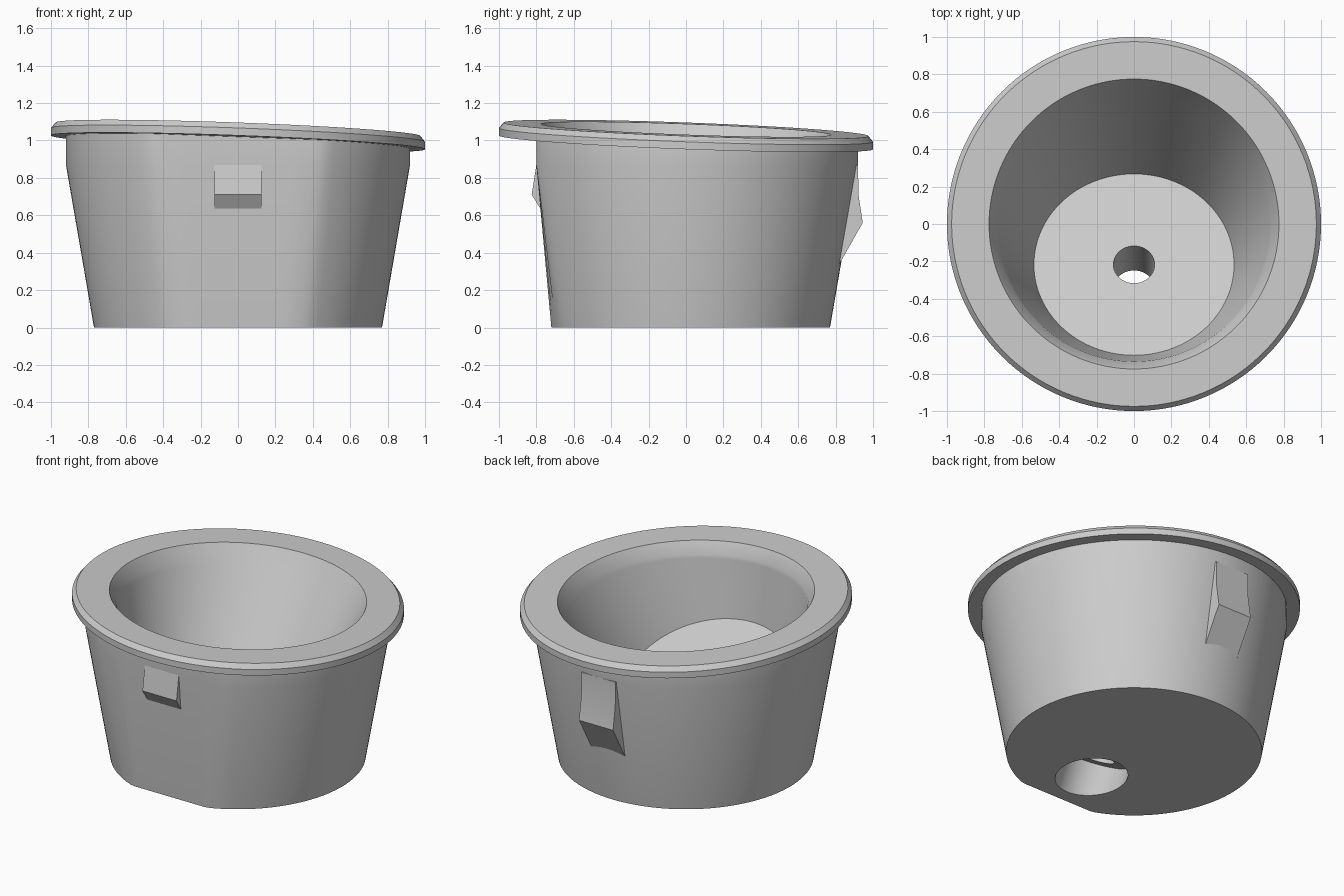
import bpy, bmesh, math
from mathutils import Vector

cube = bpy.data.objects.get("Cube")
if cube:
    bpy.data.objects.remove(cube, do_unlink=True)

SEGS = 128
SLOPE = -0.037                    # rim falls towards +x and +y
TILT = math.radians(25)           # lean of the basin floor and drain
AXIS = Vector((0, math.sin(TILT), math.cos(TILT)))
FLOOR = Vector((0, -0.217, 0.39))
ANGLES = [2 * math.pi * i / SEGS for i in range(SEGS)]

grey = bpy.data.materials.new("grey plastic")
grey.use_nodes = True
grey.diffuse_color = (0.6, 0.6, 0.6, 1)
grey.node_tree.nodes["Principled BSDF"].inputs["Base Color"].default_value = (0.6, 0.6, 0.6, 1)


def finish(name, bm):
    mesh = bpy.data.meshes.new(name)
    bm.to_mesh(mesh)
    bm.free()
    mesh.materials.append(grey)
    obj = bpy.data.objects.new(name, mesh)
    bpy.context.collection.objects.link(obj)
    bpy.ops.object.select_all(action='DESELECT')
    obj.select_set(True)
    bpy.context.view_layer.objects.active = obj
    bpy.ops.object.shade_smooth_by_angle(angle=math.radians(30))
    return obj


def skin(name, rings):
    """Join successive rings of points with quads."""
    bm = bmesh.new()
    loops = [[bm.verts.new(p) for p in ring] for ring in rings]
    for a, b in zip(loops, loops[1:]):
        for i in range(SEGS):
            j = (i + 1) % SEGS
            bm.faces.new((a[i], a[j], b[j], b[i]))
    return finish(name, bm)


def sloped_ring(r, z, flat=None):
    """Circle lying on the sloping rim plane, optionally cut flat at the front."""
    pts = []
    for t in ANGLES:
        x, y = r * math.cos(t), r * math.sin(t)
        if flat:
            y = max(y, -flat)
        pts.append(Vector((x, y, z + SLOPE * (x + y))))
    return pts


def level_ring(r, z, flat):
    return [Vector((r * math.cos(t), max(r * math.sin(t), -flat), z)) for t in ANGLES]


def tilted_ring(r, depth=0):
    """Circle square to the leaning drain axis, at a depth below the floor."""
    side = Vector((0, math.cos(TILT), -math.sin(TILT)))
    centre = FLOOR - AXIS * depth
    return [centre + Vector((r * math.cos(t), 0, 0)) + side * (r * math.sin(t)) for t in ANGLES]


def to_ground(ring):
    return [p - AXIS * (p.z / AXIS.z) for p in ring]


def blend(a, b, f):
    return [p.lerp(q, f) for p, q in zip(a, b)]


# Tapered outer wall with a flattened front, and the underside round the drain
bore_top = tilted_ring(0.21, 0.31)
bore_mouth = to_ground(bore_top)
skin("body", [bore_mouth, level_ring(0.77, 0, 0.72), level_ring(0.92, 0.87, 0.80),
              sloped_ring(0.92, 0.99, 0.80)])

# Sloping rim with a chamfered outer edge
skin("rim", [sloped_ring(0.92, 0.99, 0.80), sloped_ring(1.0, 0.99), sloped_ring(1.0, 1.03),
             sloped_ring(0.975, 1.06), sloped_ring(0.775, 1.06)])

# Basin: lip, wall running down to the leaning floor, and the drain opening
lip, floor_edge = sloped_ring(0.735, 0.985), tilted_ring(0.535)
skin("basin", [sloped_ring(0.775, 1.06), lip, blend(lip, floor_edge, 0.06),
               floor_edge, tilted_ring(0.11)])

# Stepped drain through to the underside
skin("drain", [tilted_ring(0.11), tilted_ring(0.11, 0.31), bore_top, bore_mouth])


def clip(name, profile):
    """Wedge-shaped catch: a (y, z) profile extruded across x."""
    bm = bmesh.new()
    face = bm.faces.new([bm.verts.new((-0.125, y, z)) for y, z in profile])
    new = bmesh.ops.extrude_face_region(bm, geom=[face])["geom"]
    bmesh.ops.translate(bm, vec=(0.25, 0, 0),
                        verts=[v for v in new if isinstance(v, bmesh.types.BMVert)])
    bmesh.ops.recalc_face_normals(bm, faces=bm.faces)
    return finish(name, bm)


# Catches on the front and back walls
clip("front_clip", [(-0.80, 0.87), (-0.825, 0.71), (-0.775, 0.63), (-0.75, 0.63), (-0.77, 0.87)])
clip("back_clip", [(0.92, 0.87), (0.922, 0.71), (0.945, 0.56), (0.82, 0.34), (0.76, 0.34), (0.82, 0.87)])
